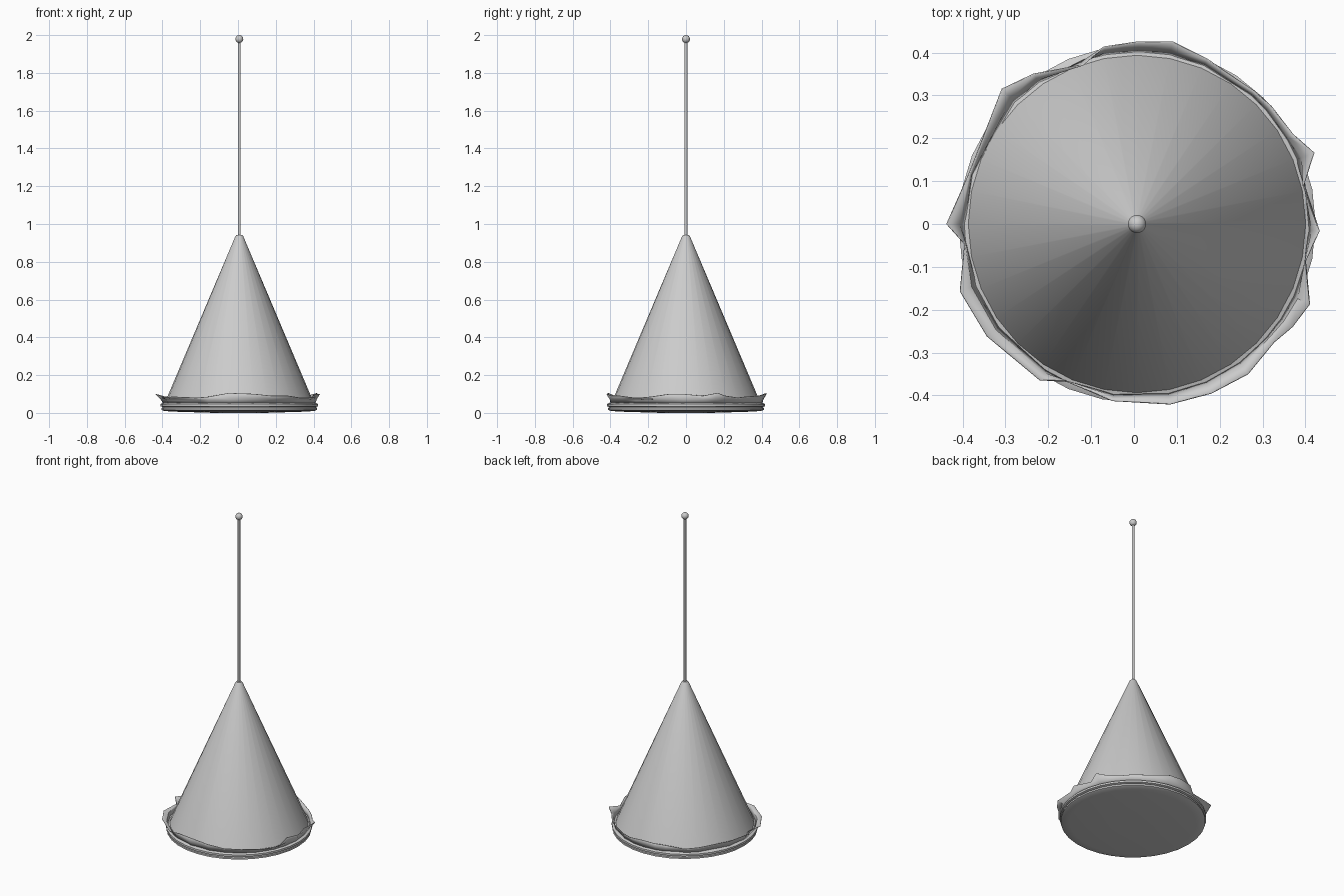
import bpy, bmesh, math

if "Cube" in bpy.data.objects:
    bpy.data.objects.remove(bpy.data.objects["Cube"])

CX = 0.007   # shared axis of cone, pole and base
SEG = 32

grey = bpy.data.materials.new("light grey")
grey.diffuse_color = (0.6, 0.6, 0.6, 1)
grey.use_nodes = True
grey.node_tree.nodes["Principled BSDF"].inputs["Base Color"].default_value = grey.diffuse_color


def finish(name, bm, angle=35):
    bmesh.ops.recalc_face_normals(bm, faces=bm.faces)
    mesh = bpy.data.meshes.new(name)
    bm.to_mesh(mesh)
    bm.free()
    mesh.materials.append(grey)
    obj = bpy.data.objects.new(name, mesh)
    bpy.context.collection.objects.link(obj)
    bpy.ops.object.select_all(action='DESELECT')
    obj.select_set(True)
    bpy.context.view_layer.objects.active = obj
    bpy.ops.object.shade_smooth_by_angle(angle=math.radians(angle))
    return obj


def bridge(bm, lower, upper):
    n = len(lower)
    for i in range(n):
        j = (i + 1) % n
        bm.faces.new((lower[i], lower[j], upper[j], upper[i]))


def lathe(name, profile, seg=SEG):
    """Closed solid turned from (radius, height) points, bottom to top."""
    bm = bmesh.new()
    rings = []
    for r, z in profile:
        rings.append([bm.verts.new((CX + r * math.cos(2 * math.pi * i / seg),
                                    r * math.sin(2 * math.pi * i / seg), z))
                      for i in range(seg)])
    for a, b in zip(rings, rings[1:]):
        bridge(bm, a, b)
    bm.faces.new(rings[0][::-1])
    bm.faces.new(rings[-1])
    return finish(name, bm)


# Shallow dished base with two rolled bands
lathe("base", [(0.13, 0.0), (0.36, 0.007), (0.40, 0.011), (0.412, 0.016),
               (0.412, 0.026), (0.405, 0.031), (0.417, 0.035),
               (0.417, 0.047), (0.402, 0.055)])

# Tall cone and slim pole
lathe("cone", [(0.398, 0.045), (0.021, 0.935), (0.015, 0.942)])
lathe("pole", [(0.0075, 0.93), (0.0075, 1.97)], 12)

# Ball on the tip
bm = bmesh.new()
bmesh.ops.create_uvsphere(bm, u_segments=20, v_segments=12, radius=0.021)
bmesh.ops.translate(bm, verts=bm.verts, vec=(CX, 0, 1.979))
finish("tip_ball", bm)

# Ragged flared frill: rim points (x, y, height) around the base
RIM = [(.01, .425, .105), (.09, .425, .10), (.17, .385, .09), (.28, .31, .085),
       (.32, .275, .08), (.37, .21, .09), (.42, .166, .105), (.395, .09, .09),
       (.432, -.016, .10), (.40, -.086, .10), (.41, -.187, .085),
       (.37, -.24, .08), (.327, -.276, .08), (.266, -.35, .09),
       (.18, -.395, .09), (.084, -.42, .10), (-.05, -.412, .105),
       (-.157, -.367, .085), (-.22, -.364, .08), (-.343, -.262, .085),
       (-.406, -.157, .08), (-.395, -.047, .085), (-.437, 0, .10),
       (-.385, .117, .085), (-.308, .315, .10), (-.234, .35, .085),
       (-.12, .371, .085), (-.07, .413, .10)]
bm = bmesh.new()
low, mid, top = [], [], []
for x, y, z in RIM:
    a = math.atan2(y, x - CX)
    r = math.hypot(x - CX, y)
    for ring, rad, h in ((low, 0.402, 0.05),
                         (mid, 0.402 + 0.3 * (r - 0.402), 0.072),
                         (top, r, z)):
        ring.append(bm.verts.new((CX + rad * math.cos(a), rad * math.sin(a), h)))
bridge(bm, low, mid)
bridge(bm, mid, top)
frill = finish("frill", bm)
thick = frill.modifiers.new("thickness", 'SOLIDIFY')
thick.thickness = 0.003
thick.offset = 0
